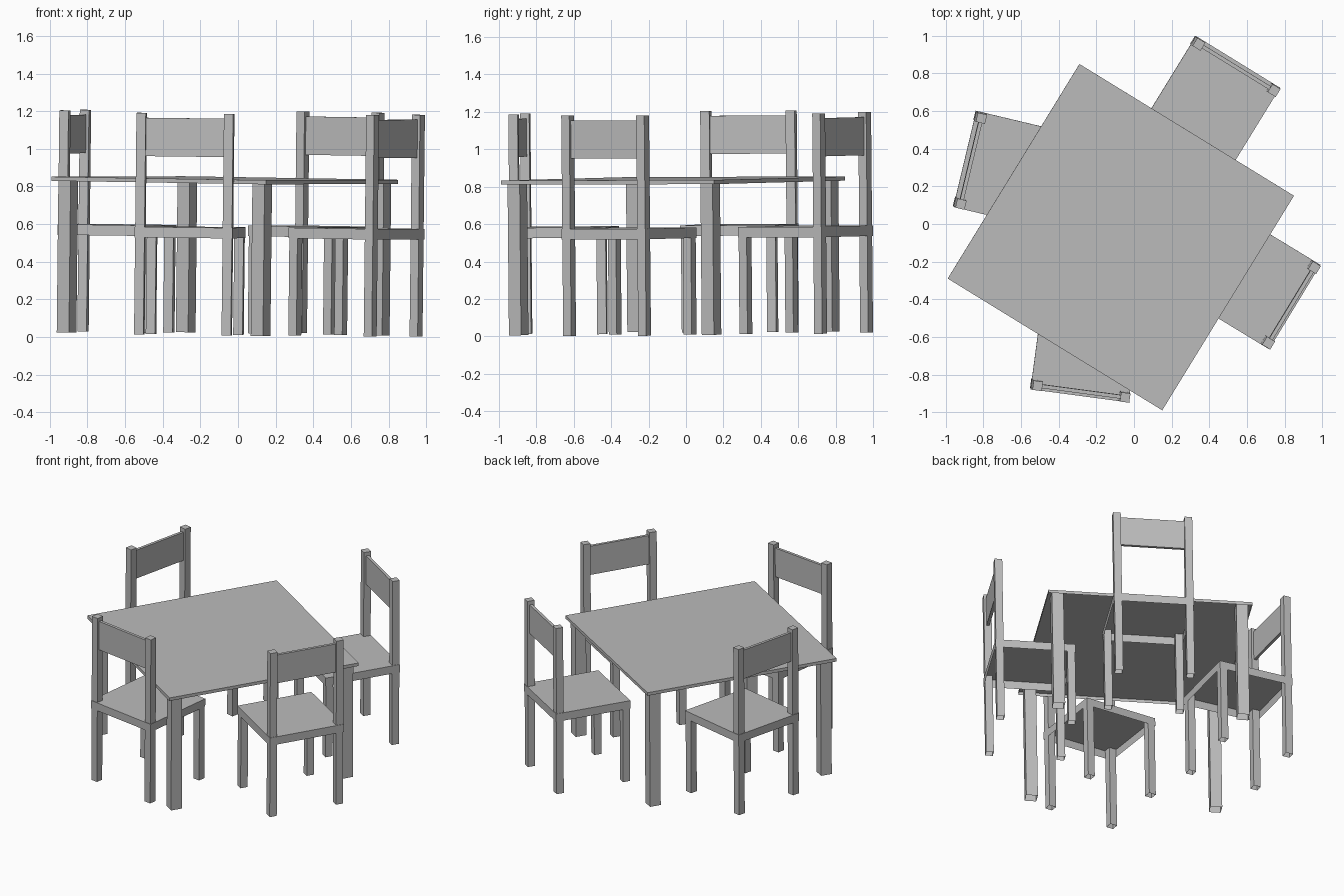
import bpy
import bmesh
import math
from mathutils import Matrix, Euler, Vector

if "Cube" in bpy.data.objects:
    bpy.data.objects.remove(bpy.data.objects["Cube"], do_unlink=True)

# One plain grey for everything
grey = bpy.data.materials.new("plain_grey")
grey.use_nodes = True
colour = (0.50, 0.50, 0.50, 1.0)
grey.diffuse_color = colour
grey.node_tree.nodes["Principled BSDF"].inputs["Base Color"].default_value = colour

# The whole set stands on a very slightly sloping floor
TILT = Matrix.Translation((0, 0, 0.0155)) @ Euler((0.009, 0.011, 0)).to_matrix().to_4x4()


def box(name, frame, low, high, open_bottom=False):
    """Box between two corners, placed in a furniture frame; optionally hollow below."""
    low, high = Vector(low), Vector(high)
    bm = bmesh.new()
    bmesh.ops.create_cube(bm, size=1)
    bmesh.ops.scale(bm, vec=high - low, verts=bm.verts)
    bmesh.ops.translate(bm, vec=(low + high) / 2, verts=bm.verts)
    bm.normal_update()
    if open_bottom:
        under = [f for f in bm.faces if f.normal.z < -0.9]
        bmesh.ops.delete(bm, geom=under, context='FACES_ONLY')
    mesh = bpy.data.meshes.new(name)
    bm.to_mesh(mesh)
    bm.free()
    mesh.materials.append(grey)
    obj = bpy.data.objects.new(name, mesh)
    obj.matrix_world = frame
    bpy.context.collection.objects.link(obj)
    return obj


def place(x, y, yaw):
    return TILT @ Matrix.Translation((x, y, 0)) @ Matrix.Rotation(math.radians(yaw), 4, 'Z')


def leg(name, frame, x, y, width, top):
    h = width / 2
    return box(name, frame, (x - h, y - h, 0), (x + h, y + h, top), open_bottom=True)


SIDES = (("left", 1), ("right", -1))

# Table: thin square top on four legs
table = place(-0.079, -0.0625, -31.55)
HALF_TOP = 0.669
box("table_top", table, (-HALF_TOP, -HALF_TOP, 0.806), (HALF_TOP, HALF_TOP, 0.828), True)
for side, sx in SIDES:
    for end, sy in (("back", 1), ("front", -1)):
        leg(f"table_leg_{end}_{side}", table, sx * 0.605, sy * 0.605, 0.076, 0.826)


def chair(name, x, y, yaw):
    """Chair whose sitter looks along local +y."""
    frame = place(x, y, yaw)
    half, width = 0.2625, 0.05
    inset = half - width / 2 - 0.003
    # Hollow box seat
    box(f"{name}_seat", frame, (-half, -half, 0.516), (half, half, 0.572), True)
    # Short front legs and tall back posts
    for side, sx in SIDES:
        leg(f"{name}_front_leg_{side}", frame, sx * inset, inset, width, 0.570)
        leg(f"{name}_back_post_{side}", frame, sx * inset, -inset, width, 1.178)
    # Back panel between the posts
    edge = inset - width / 2
    box(f"{name}_backrest", frame, (-edge, -inset - 0.01, 0.948), (edge, -inset + 0.01, 1.152))


# Four chairs around the table
chair("chair_back", 0.409, 0.643, 148.4)
chair("chair_right", -0.650, 0.290, -103.4)
chair("chair_left", 0.624, -0.300, 58.7)
chair("chair_front", -0.261, -0.648, -7.6)
